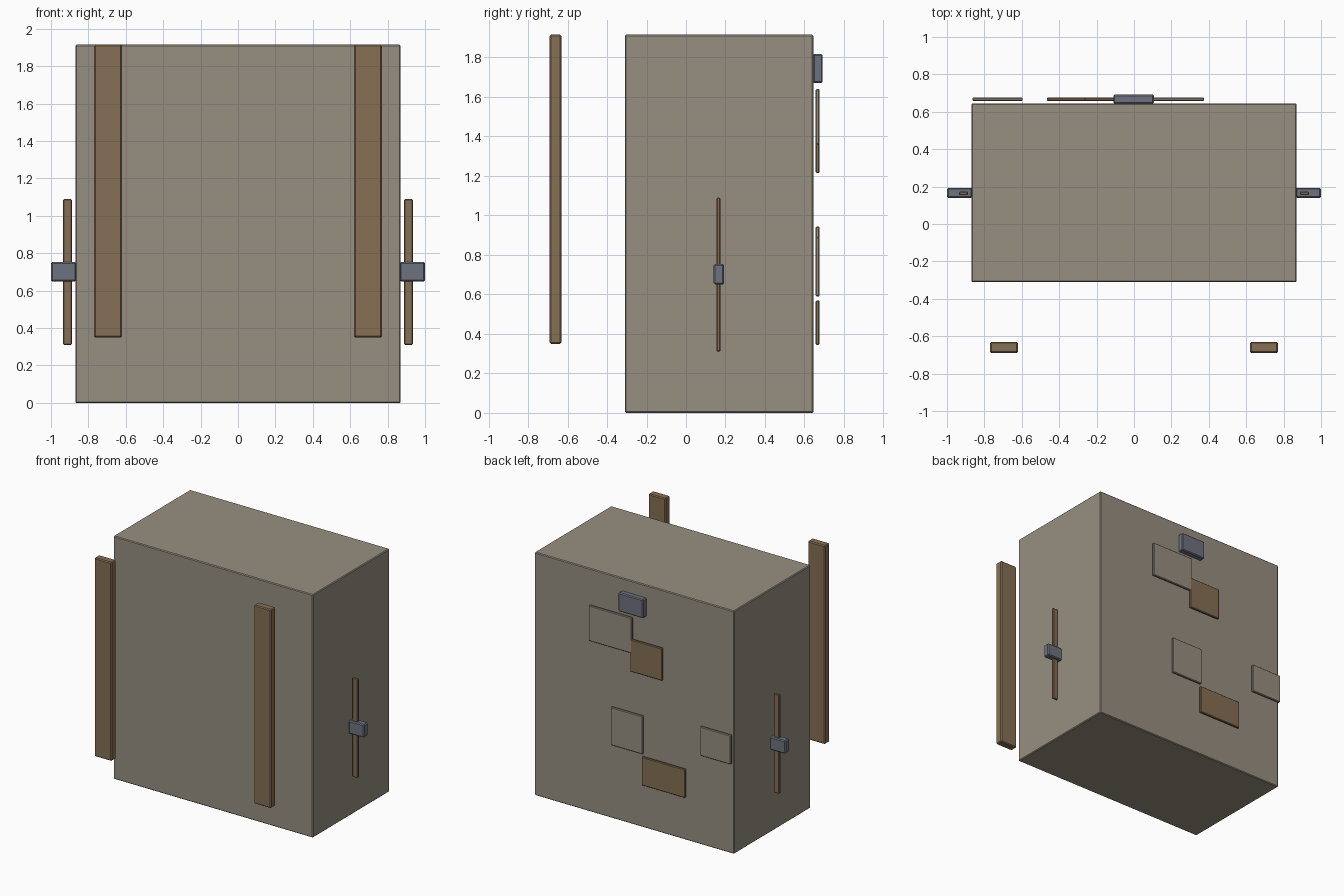
import bpy
import bmesh
from mathutils import Vector

default = bpy.data.objects.get("Cube")
if default:
    bpy.data.objects.remove(default, do_unlink=True)


def make_material(name, rgb):
    mat = bpy.data.materials.new(name)
    mat.use_nodes = True
    colour = (*rgb, 1)
    mat.diffuse_color = colour
    mat.node_tree.nodes["Principled BSDF"].inputs["Base Color"].default_value = colour
    return mat


canvas = make_material("canvas", (0.31, 0.275, 0.22))
leather = make_material("leather", (0.24, 0.16, 0.09))
metal = make_material("metal", (0.155, 0.17, 0.21))


def box(name, xs, ys, zs, mat, bevel):
    """Bevelled box spanning the given ranges."""
    low, high = (Vector(c) for c in zip(xs, ys, zs))
    centre, size = (low + high) / 2, high - low
    bm = bmesh.new()
    bmesh.ops.create_cube(bm, size=1)
    bmesh.ops.scale(bm, vec=size, verts=bm.verts)
    bmesh.ops.bevel(bm, geom=bm.edges[:], offset=bevel, segments=1,
                    affect='EDGES', profile=0.5)
    mesh = bpy.data.meshes.new(name)
    bm.to_mesh(mesh)
    bm.free()
    mesh.materials.append(mat)
    obj = bpy.data.objects.new(name, mesh)
    obj.location = centre
    bpy.context.collection.objects.link(obj)
    return obj


# Main bag body
box("body", (-0.87, 0.87), (-0.31, 0.645), (0, 1.915), canvas, 0.006)

# Shoulder straps, side cords and cord buckles on both sides
for side, s in (("left", 1), ("right", -1)):
    def span(a, b):
        return sorted((s * a, s * b))
    box(side + "_shoulder_strap", span(0.62, 0.77), (-0.69, -0.63),
        (0.35, 1.915), leather, 0.007)
    box(side + "_side_cord", span(0.888, 0.935), (0.154, 0.174),
        (0.31, 1.09), leather, 0.005)
    box(side + "_cord_buckle", span(0.865, 1.0), (0.14, 0.193),
        (0.65, 0.753), metal, 0.007)

# Top buckle on the back
box("back_buckle", (-0.11, 0.107), (0.643, 0.692), (1.67, 1.818), metal, 0.007)

# Patches floating just off the back
patches = [
    ("upper_canvas_patch", (0.0, 0.375), (1.36, 1.64), canvas),
    ("upper_leather_patch", (-0.265, 0.015), (1.215, 1.47), leather),
    ("middle_canvas_patch", (-0.095, 0.185), (0.59, 0.89), canvas),
    ("side_canvas_patch", (-0.863, -0.595), (0.715, 0.945), canvas),
    ("lower_leather_patch", (-0.465, -0.085), (0.345, 0.57), leather),
]
for name, xs, zs, mat in patches:
    box(name, xs, (0.657, 0.677), zs, mat, 0.005)
